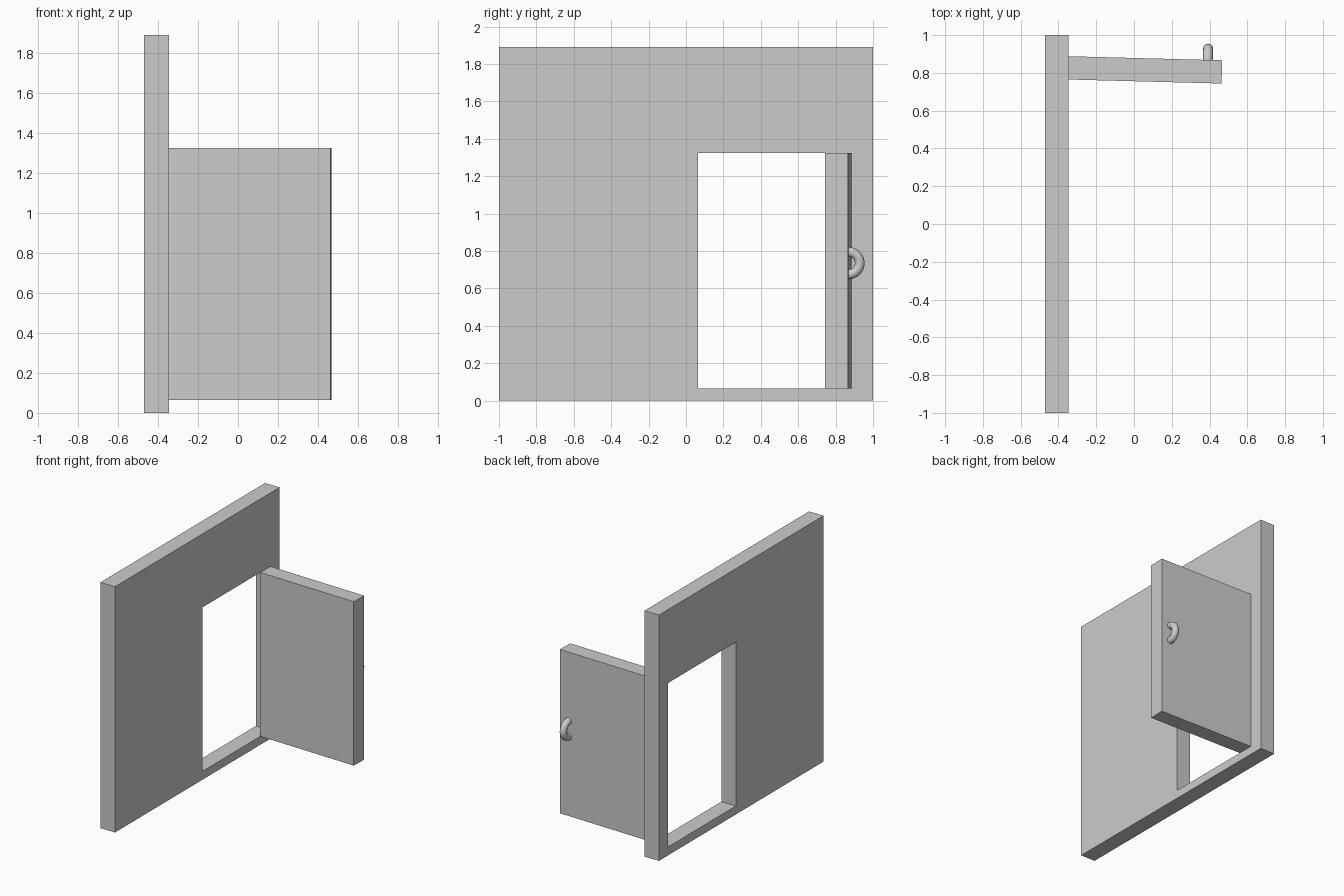
import bpy, bmesh, math
from mathutils import Matrix, Vector

if "Cube" in bpy.data.objects:
    bpy.data.objects.remove(bpy.data.objects["Cube"])

X0, X1 = -0.47, -0.346           # wall back and front planes
Y0, Y1 = 0.065, 0.888            # opening sides
Z0, Z1 = 0.065, 1.325            # opening bottom and top
HEIGHT = 1.89


def make_object(name, bm):
    bmesh.ops.recalc_face_normals(bm, faces=bm.faces[:])
    mesh = bpy.data.meshes.new(name)
    bm.to_mesh(mesh)
    bm.free()
    obj = bpy.data.objects.new(name, mesh)
    bpy.context.collection.objects.link(obj)
    return obj


# wall: a ring of quads around the doorway, extruded through its thickness
bm = bmesh.new()


def loop(y0, y1, z0, z1):
    return [bm.verts.new((X0, y, z)) for y, z in ((y0, z0), (y1, z0), (y1, z1), (y0, z1))]


outer, inner = loop(-1, 1, 0, HEIGHT), loop(Y0, Y1, Z0, Z1)
ring = []
for i in range(4):
    j = (i + 1) % 4
    ring.append(bm.faces.new((outer[i], outer[j], inner[j], inner[i])))
ext = bmesh.ops.extrude_face_region(bm, geom=ring, use_keep_orig=True)
bmesh.ops.translate(bm, vec=(X1 - X0, 0, 0),
                    verts=[g for g in ext["geom"] if isinstance(g, bmesh.types.BMVert)])
make_object("wall", bm)

# door: slab with its origin on the hinge line, swung open
LENGTH, THICK = 0.813, 0.123
bm = bmesh.new()
bmesh.ops.create_cube(bm, size=1, matrix=(
    Matrix.Translation((LENGTH / 2, -THICK / 2, (Z0 + Z1) / 2))
    @ Matrix.Diagonal((LENGTH, THICK, Z1 - Z0, 1))))
door = make_object("door", bm)
door.location = (X1, Y1, 0)
door.rotation_euler.z = math.radians(-1.5)

# handle: half ring spun from a circle, standing on the outer door face
centre = Vector((0.737, 0, 0.735))
bm = bmesh.new()
circle = bmesh.ops.create_circle(bm, cap_ends=True, segments=20, radius=0.026, matrix=(
    Matrix.Translation(centre + Vector((0, 0, 0.06))) @ Matrix.Rotation(math.pi / 2, 4, 'X')))
bmesh.ops.spin(bm, geom=bm.verts[:] + bm.edges[:] + bm.faces[:], cent=centre,
               axis=(1, 0, 0), angle=-math.pi, steps=24)
handle = make_object("door_handle", bm)
handle.parent = door
bpy.context.view_layer.objects.active = handle
handle.select_set(True)
bpy.ops.object.shade_smooth_by_angle(angle=math.radians(40))
